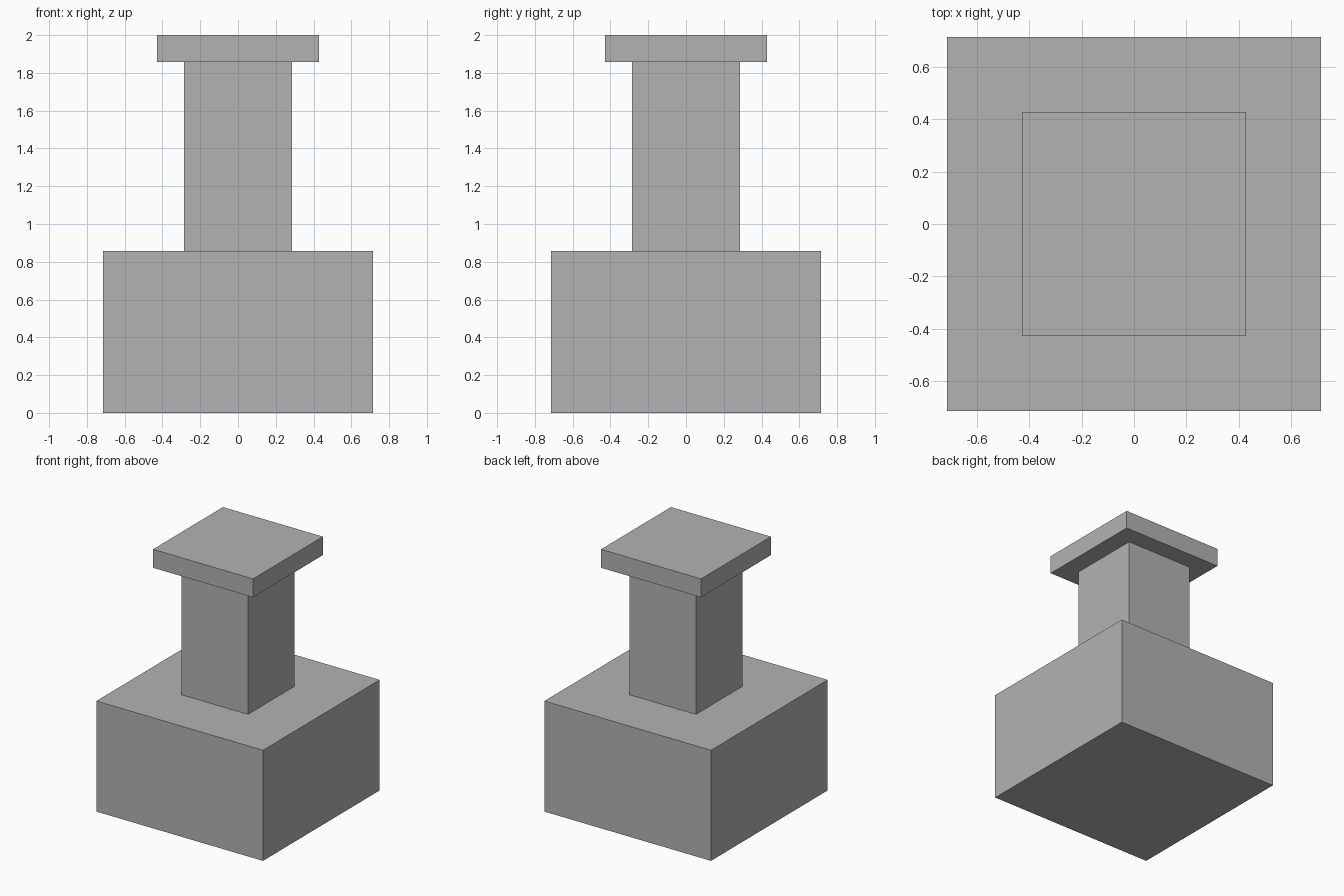
import bpy

# Remove the default cube
default = bpy.data.objects.get("Cube")
if default:
    bpy.data.objects.remove(default, do_unlink=True)

# Single plain grey
GREY = (0.45, 0.45, 0.45, 1.0)
stone = bpy.data.materials.new("plain grey")
stone.use_nodes = True
stone.diffuse_color = GREY
stone.node_tree.nodes["Principled BSDF"].inputs["Base Color"].default_value = GREY

UNIT = 2 / 14  # the model stands fourteen units tall


def square_block(name, width, bottom, top):
    """Square block centred on the z axis, sizes in units."""
    height = top - bottom
    bpy.ops.mesh.primitive_cube_add(size=1, location=(0, 0, (bottom + top) / 2 * UNIT))
    block = bpy.context.object
    block.name = name
    block.scale = (width * UNIT, width * UNIT, height * UNIT)
    bpy.ops.object.transform_apply(location=False, rotation=False, scale=True)
    block.data.materials.append(stone)
    return block


# Wide base, narrow column and flat cap
square_block("base", 10, 0, 6)
square_block("column", 4, 6, 13)
square_block("cap", 6, 13, 14)
